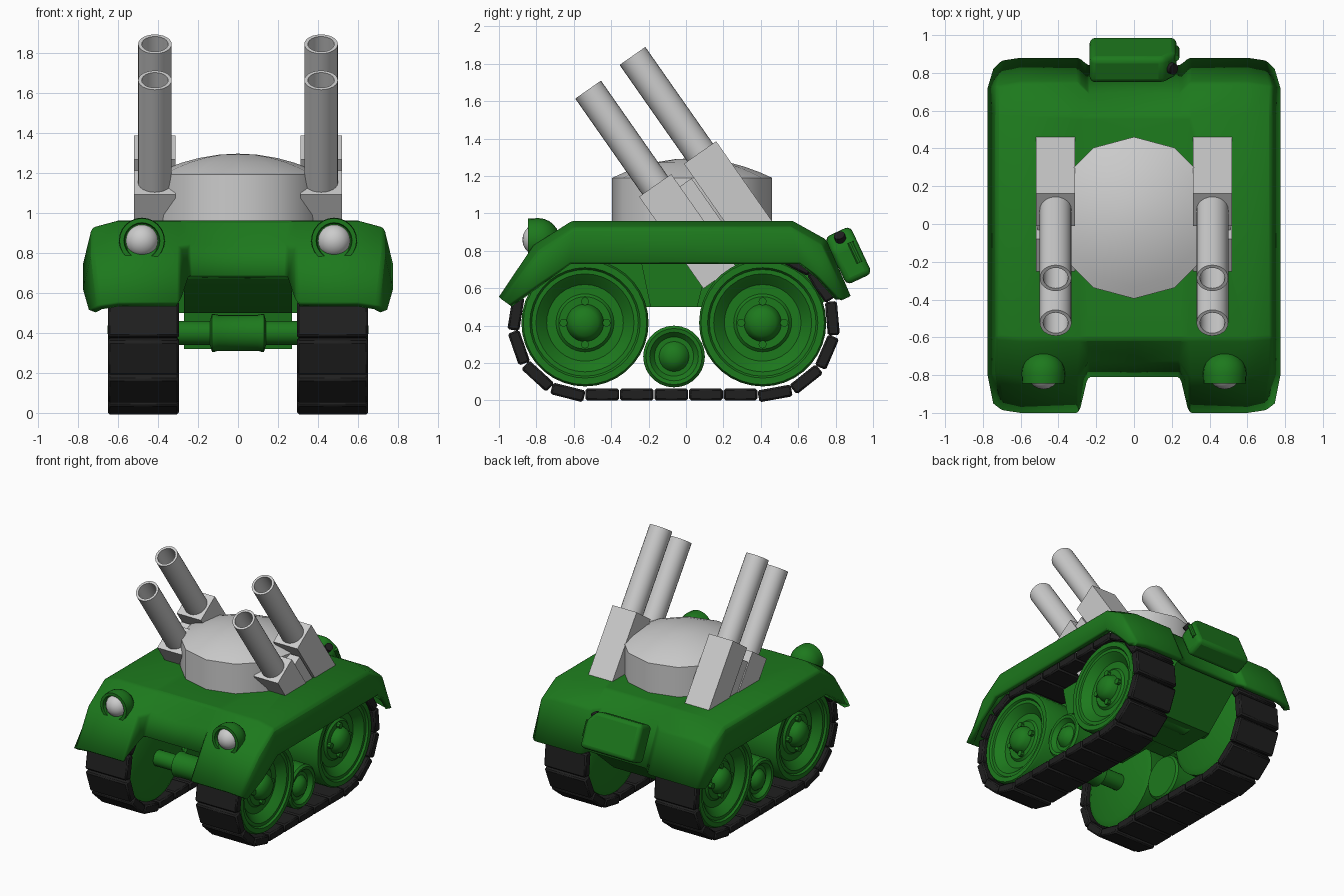
import bpy, bmesh, math
from mathutils import Vector, Matrix

if "Cube" in bpy.data.objects:
    bpy.data.objects.remove(bpy.data.objects["Cube"])


def material(name, rgb):
    m = bpy.data.materials.new(name)
    m.diffuse_color = (*rgb, 1)
    m.use_nodes = True
    m.node_tree.nodes["Principled BSDF"].inputs["Base Color"].default_value = m.diffuse_color
    return m


GREEN = material("green_paint", (0.012, 0.19, 0.012))
BLACK = material("black_rubber", (0.014, 0.014, 0.014))


def finish(name, bm, mat=None, mirror=False, angle=35, recalc=True):
    if recalc:
        bmesh.ops.recalc_face_normals(bm, faces=bm.faces[:])
    me = bpy.data.meshes.new(name)
    bm.to_mesh(me)
    bm.free()
    ob = bpy.data.objects.new(name, me)
    bpy.context.collection.objects.link(ob)
    if mat:
        me.materials.append(mat)
    bpy.ops.object.select_all(action='DESELECT')
    ob.select_set(True)
    bpy.context.view_layer.objects.active = ob
    bpy.ops.object.shade_smooth_by_angle(angle=math.radians(angle))
    if mirror:
        ob.modifiers.new("mirror", 'MIRROR')
    return ob


def bevel(ob, width, segments=2, angle=30):
    b = ob.modifiers.new("bevel", 'BEVEL')
    b.width, b.segments, b.angle_limit = width, segments, math.radians(angle)


def lathe(name, prof, origin, axis, seg=24, mat=None, mirror=False, bm=None, angle=35):
    """Revolve (radius, distance) points about an axis."""
    own = bm is None
    bm = bm or bmesh.new()
    q = Vector(axis).to_track_quat('Z', 'Y')
    rings = []
    for r, t in prof:
        n = 1 if r == 0 else seg
        rings.append([bm.verts.new(Vector(origin) + q @ Vector((
            r * math.cos(2 * math.pi * i / seg), r * math.sin(2 * math.pi * i / seg), t)))
            for i in range(n)])
    for a, b in zip(rings, rings[1:]):
        for i in range(seg):
            j = (i + 1) % seg
            quad = [a[i % len(a)], a[j % len(a)], b[j % len(b)], b[i % len(b)]]
            bm.faces.new(list(dict.fromkeys(quad)))
    return finish(name, bm, mat, mirror, angle) if own else None


def box(bm, size, matrix):
    bmesh.ops.create_cube(bm, size=1, matrix=matrix @ Matrix.Diagonal((*size, 1)))


def prism(name, pts, x0, x1, mat=None, mirror=False, place=None):
    """Extrude a (y, z) outline from x0 to x1."""
    bm = bmesh.new()
    f = bm.faces.new([bm.verts.new((x0, y, z)) for y, z in pts])
    ext = bmesh.ops.extrude_face_region(bm, geom=[f])
    bmesh.ops.translate(bm, vec=(x1 - x0, 0, 0),
                        verts=[v for v in ext['geom'] if isinstance(v, bmesh.types.BMVert)])
    if place:
        bm.transform(place)
    return finish(name, bm, mat, mirror)


# Hull shell: side profiles lofted from the centre line out to the skirt, ends tapered
centre = [(-.81, .69), (-.735, .83), (-.61, .96), (.57, .96), (.70, .86), (.84, .58)]
fender = [(-1.0, .555), (-.815, .83), (-.61, .96), (.57, .96), (.75, .86), (.88, .56)]
shoulder = [(-.985, .54), (-.785, .80), (-.60, .925), (.56, .925), (.73, .83), (.865, .55)]
skirt = [(-.95, .515), (-.80, .62), (-.62, .74), (.61, .74), (.72, .66), (.82, .55)]
bm = bmesh.new()
rows = [[bm.verts.new((x - (taper if i in (0, 5) else 0), y, z)) for i, (y, z) in enumerate(p)]
        for x, taper, p in [(0, 0, centre), (.245, 0, centre), (.29, 0, fender),
                            (.60, 0, fender), (.73, .03, shoulder), (.775, .03, skirt)]]
for a, b in zip(rows, rows[1:]):
    for i in range(5):
        bm.faces.new((a[i], b[i], b[i + 1], a[i + 1]))
bm.normal_update()
if sum(f.normal.z for f in bm.faces) < 0:
    bmesh.ops.reverse_faces(bm, faces=bm.faces[:])
hull = finish("hull_shell", bm, GREEN, True, 40, recalc=False)
bevel(hull, .015)
s = hull.modifiers.new("thickness", 'SOLIDIFY')
s.thickness, s.offset = .042, -1

# Lower body between the tracks, and the side mounts above the idlers
prism("lower_body", [(-.79, .70), (-.45, .5), (.13, .5), (.17, .32), (.5, .32), (.81, .59),
                     (.67, .84), (-.6, .92)], -.27, .27, GREEN)
prism("idler_mount", [(-.24, .74), (.12, .74), (.06, .5), (-.19, .5)], .26, .45, GREEN, True)

# Axles with a thicker housing in the middle
for label, y in (("front", -.54), ("rear", .41)):
    lathe(label + "_axle", [(0, 0), (.09, 0), (.09, .1), (.095, .115), (.095, .13), (.06, .14),
                            (.06, .32), (0, .32)], (0, y, .40), (1, 0, 0), 20, GREEN, True)
    # Road wheels with dished face, hub and four bolts
    bm = bmesh.new()
    lathe("", [(0, .31), (.3, .31), (.34, .33), (.34, .615), (.33, .63), (.295, .63), (.285, .615),
               (.262, .615), (.245, .60), (.205, .56), (.155, .56), (.14, .575), (.1, .575),
               (.09, .61), (.07, .635), (.03, .65), (0, .652)],
          (0, y, .415), (1, 0, 0), 36, bm=bm)
    for k in range(4):
        a = k * math.pi / 2
        lathe("", [(0, .55), (.022, .55), (.022, .60), (0, .60)],
              (0, y + .115 * math.cos(a), .415 + .115 * math.sin(a)), (1, 0, 0), 8, bm=bm)
    finish(label + "_wheel", bm, GREEN, True)

# Small idler wheels
lathe("idler_wheel", [(0, .31), (.15, .31), (.165, .325), (.165, .59), (.15, .605), (.13, .60),
                      (.105, .57), (.08, .57), (.06, .60), (.03, .615), (0, .618)],
      (0, -.064, .235), (1, 0, 0), 28, GREEN, True)

# Track links spaced round a stadium path
R, y0, y1, zc, N = .374, -.54, .41, .406, 23
straight, arc = y1 - y0, math.pi * R
bm = bmesh.new()
for i in range(N):
    d = (i + .5) * 2 * (straight + arc) / N
    if d < straight:
        y, z, a = y0 + d, zc - R, 0
    elif d < straight + arc:
        a = (d - straight) / R
        y, z = y1 + R * math.sin(a), zc - R * math.cos(a)
    elif d < 2 * straight + arc:
        y, z, a = y1 - (d - straight - arc), zc + R, math.pi
    else:
        a = math.pi + (d - 2 * straight - arc) / R
        y, z = y0 + R * math.sin(a), zc - R * math.cos(a)
    box(bm, (.355, .18, .064), Matrix.Translation((.4725, y, z)) @ Matrix.Rotation(a, 4, 'X'))
bevel(finish("track_links", bm, BLACK, True), .01, 1)

# Turret: twelve-sided drum with a shallow dome
dome = [(.428 * k, 1.19 + .105 * (1 - k * k)) for k in (1, .85, .65, .45, .22)]
lathe("turret", [(0, .9), (.428, .9)] + dome + [(0, 1.295)], (0, .033, 0), (0, 0, 1), 12)

# Guns: two tilted blocks a side, each with a hollow barrel
rot = Matrix.Rotation(math.radians(35), 4, 'X')
aim = rot @ Vector((0, 0, 1))
for label, top, length, reach in (("front", Vector((.415, -.165, 1.15)), .60, .625),
                                  ("rear", Vector((.415, .075, 1.326)), .52, .63)):
    bm = bmesh.new()
    box(bm, (.207, .21, length), Matrix.Translation(top - aim * length / 2) @ rot)
    finish(label + "_gun_block", bm, None, True)
    lathe(label + "_barrel", [(0, -.05), (.084, -.05), (.084, reach), (.066, reach),
                              (.066, .2), (0, .2)], top, aim, 24, None, True)
bm = bmesh.new()
box(bm, (.19, .1, .4), Matrix.Translation(Vector((.415, -.04, 1.2)) - aim * .25) @ rot)
finish("gun_block_filler", bm, None, True)

# Headlights: domed hood behind a round lens
hood = [(.115 * math.sin(k * math.pi / 12), -.115 * math.cos(k * math.pi / 12)) for k in range(7)]
lathe("headlight_hood", hood + [(.112, .055), (.09, .055), (.085, .03), (0, .03)],
      (.48, -.79, .86), (0, -1, 0), 24, GREEN, True)
lens = [(.084 * math.sin(k * math.pi / 10), -.08 * math.cos(k * math.pi / 10)) for k in range(1, 10)]
lathe("headlight_lens", [(0, -.08)] + lens + [(0, .08)], (.48, -.795, .86), (0, -1, 0), 24, None, True)

# Fuel can on the sloping rear, with a raised panel and a cap on its cut corner
place = Matrix.Translation((0, .868, .775)) @ Matrix.Rotation(math.radians(25), 4, 'X')
swap = Matrix(((0, 1, 0, 0), (1, 0, 0, 0), (0, 0, 1, 0), (0, 0, 0, 1)))
can = prism("fuel_can", [(-.235, -.14), (.225, -.14), (.225, .06), (.16, .14), (-.235, .14)],
            -.075, .075, GREEN, place=place @ swap)
bevel(can, .03, 3)
lathe("fuel_cap", [(0, -.03), (.03, -.03), (.03, .025), (0, .025)],
      place @ Vector((.195, 0, .1)), (.66, -.25, .7), 14, BLACK)
lathe("can_handle", [(0, -.06), (.018, -.06), (.018, .06), (0, .06)],
      place @ Vector((.222, .04, 0)), place.to_3x3() @ Vector((0, 0, 1)), 10, GREEN)
